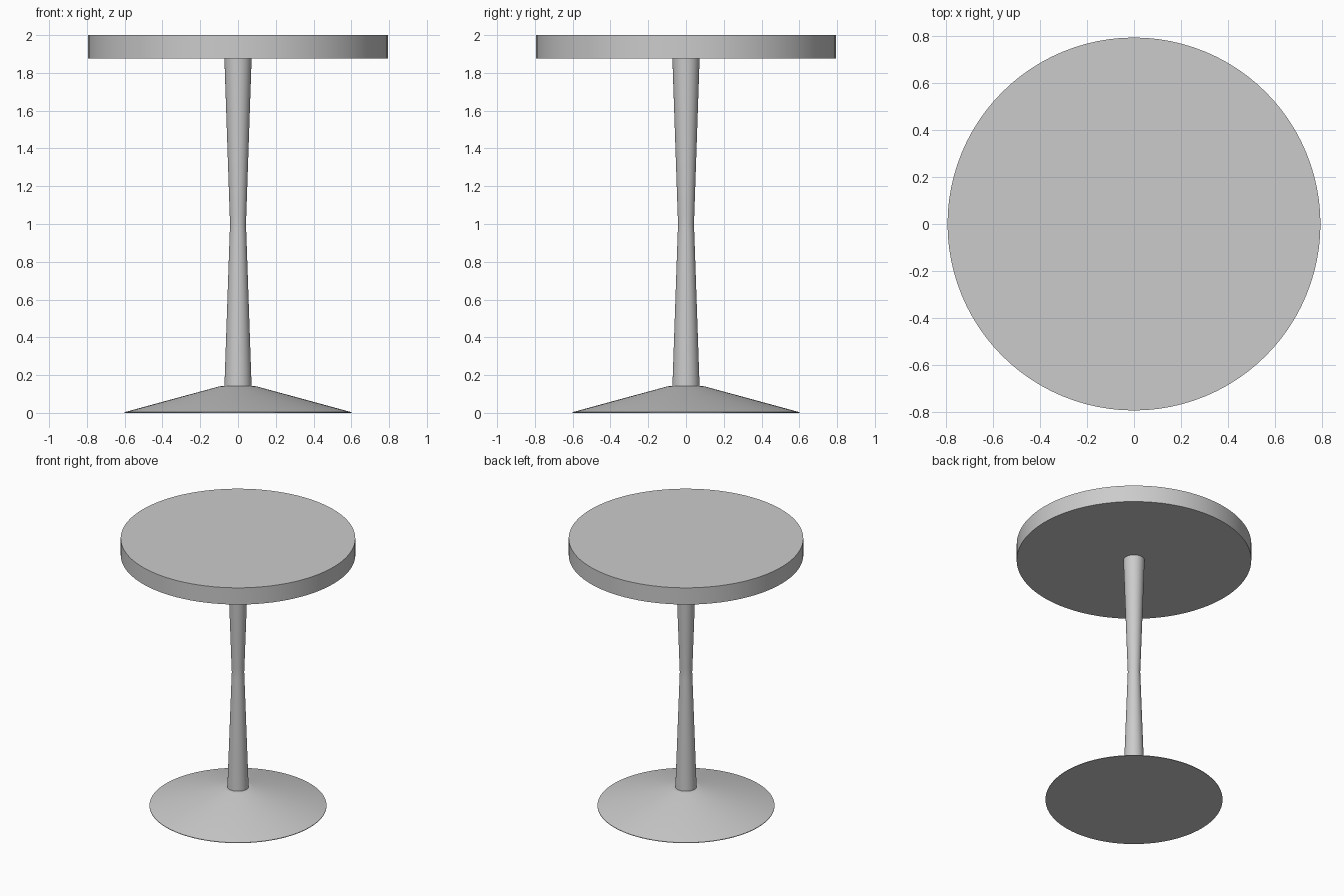
import bpy
import bmesh
from math import tau, radians
from mathutils import Matrix

if "Cube" in bpy.data.objects:
    bpy.data.objects.remove(bpy.data.objects["Cube"])


def lathe(name, profile, sides=96):
    """Spin a (radius, height) profile around z into a capped smooth solid."""
    bm = bmesh.new()
    rings = [bmesh.ops.create_circle(bm, segments=sides, radius=r,
                                     matrix=Matrix.Translation((0, 0, z)))["verts"]
             for r, z in profile]
    for low, high in zip(rings, rings[1:]):
        for i in range(sides):
            j = (i + 1) % sides
            bm.faces.new((low[i], low[j], high[j], high[i]))
    bm.faces.new(rings[0])
    bm.faces.new(rings[-1])
    bmesh.ops.recalc_face_normals(bm, faces=bm.faces)
    mesh = bpy.data.meshes.new(name)
    bm.to_mesh(mesh)
    bm.free()
    obj = bpy.data.objects.new(name, mesh)
    bpy.context.collection.objects.link(obj)
    bpy.ops.object.select_all(action="DESELECT")
    obj.select_set(True)
    bpy.context.view_layer.objects.active = obj
    bpy.ops.object.shade_smooth_by_angle(angle=radians(30))
    return obj


# Shallow conical foot with a small flat crown
lathe("base", [(0.6, 0), (0.6, 0.004), (0.1, 0.14), (0.085, 0.142)])

# Column pinched at mid height
lathe("column", [(0.072, 0.14), (0.044, 0.95), (0.042, 1.0),
                 (0.044, 1.05), (0.072, 1.875)])

# Thick round top
lathe("tabletop", [(0.795, 1.875), (0.795, 2.0)])
